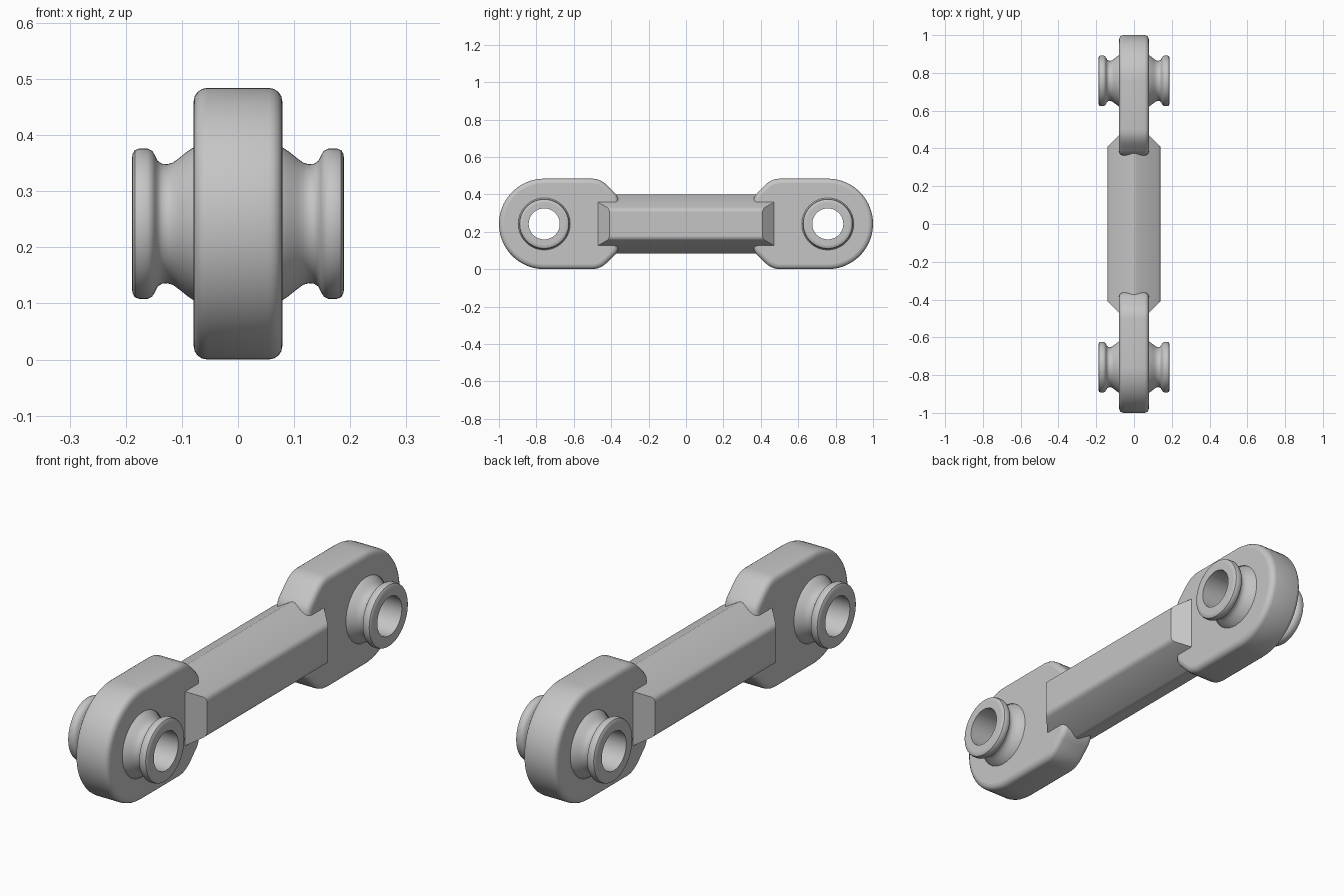
import bpy, bmesh, math

if "Cube" in bpy.data.objects:
    bpy.data.objects.remove(bpy.data.objects["Cube"], do_unlink=True)

MID = 0.242      # height of the centre line
EYE_Y = 0.758    # distance of each eye centre from the middle
HALF = 0.079     # half thickness of an eye plate
SEAT = 0.139     # radius of the bushing seat

steel = bpy.data.materials.new("grey steel")
steel.use_nodes = True
colour = (0.56, 0.56, 0.56, 1)
steel.diffuse_color = colour
steel.node_tree.nodes["Principled BSDF"].inputs["Base Color"].default_value = colour


def make_object(name, bm):
    """Turn a bmesh into a smooth object that keeps its flat sides and sharp edges."""
    bmesh.ops.recalc_face_normals(bm, faces=bm.faces)
    mesh = bpy.data.meshes.new(name)
    bm.to_mesh(mesh)
    bm.free()
    mesh.materials.append(steel)
    obj = bpy.data.objects.new(name, mesh)
    bpy.context.collection.objects.link(obj)
    bpy.ops.object.select_all(action='DESELECT')
    obj.select_set(True)
    bpy.context.view_layer.objects.active = obj
    bpy.ops.object.shade_smooth_by_angle(angle=math.radians(35))
    for face in mesh.polygons:
        if abs(face.normal.x) > 0.999:
            face.use_smooth = False


def prism(points, axis, half):
    """Extrude a closed outline along x or y, symmetric about the middle."""
    bm = bmesh.new()
    ends = []
    for s in (-half, half):
        verts = [bm.verts.new((s, a, b) if axis == 'x' else (a, s, b)) for a, b in points]
        ends.append(verts)
        bm.faces.new(verts)
    n = len(points)
    for i in range(n):
        j = (i + 1) % n
        bm.faces.new((ends[0][i], ends[0][j], ends[1][j], ends[1][i]))
    bmesh.ops.recalc_face_normals(bm, faces=bm.faces)
    return bm


def round_edges(bm, edges, width, segments):
    bmesh.ops.bevel(bm, geom=edges, offset=width, offset_type='OFFSET',
                    segments=segments, profile=0.5, affect='EDGES')


def revolve(profile, y, steps=56):
    """Turn a closed (x, radius) loop around the cross axis of an eye."""
    bm = bmesh.new()
    rings = []
    for k in range(steps):
        a = math.tau * k / steps
        rings.append([bm.verts.new((x, y + r * math.cos(a), MID + r * math.sin(a)))
                      for x, r in profile])
    n = len(profile)
    for k in range(steps):
        p, q = rings[k], rings[(k + 1) % steps]
        for i in range(n):
            j = (i + 1) % n
            bm.faces.new((p[i], p[j], q[j], q[i]))
    return bm


def pierce(bm, y, steps=56):
    """Replace the two flat sides of a plate by sides with a round hole."""
    sides = sorted(bm.faces, key=lambda f: f.calc_area())[-2:]
    rims = [(f.calc_center_median().x, list(f.edges)) for f in sides]
    bmesh.ops.delete(bm, geom=sides, context='FACES_ONLY')
    circles = []
    for x, rim in rims:
        ring = [bm.verts.new((x, y + SEAT * math.cos(math.tau * k / steps),
                              MID + SEAT * math.sin(math.tau * k / steps)))
                for k in range(steps)]
        loop = [bm.edges.new((ring[k], ring[(k + 1) % steps])) for k in range(steps)]
        bmesh.ops.triangle_fill(bm, edges=rim + loop, use_beauty=True,
                                use_dissolve=False, normal=(1, 0, 0))
        circles.append(ring)
    a, b = circles
    for k in range(steps):
        j = (k + 1) % steps
        bm.faces.new((a[k], a[j], b[j], b[k]))


# Hexagonal bar with softened long edges and mitred ends
hexagon = [(0.162 * math.sin(i * math.pi / 3), MID + 0.162 * math.cos(i * math.pi / 3))
           for i in range(6)]
bm = prism(hexagon, 'y', 0.548)
round_edges(bm, [e for e in bm.edges if abs(e.verts[0].co.y - e.verts[1].co.y) > 1], 0.014, 3)
for sx in (-1, 1):
    for sy in (-1, 1):
        cut = bmesh.ops.bisect_plane(
            bm, geom=bm.verts[:] + bm.edges[:] + bm.faces[:],
            plane_co=(sx * 0.14, sy * 0.41, 0), plane_no=(sx, sy, 0), clear_outer=True)
        rim = [e for e in cut["geom_cut"] if isinstance(e, bmesh.types.BMEdge)]
        bmesh.ops.holes_fill(bm, edges=rim)
make_object("hexagonal_bar", bm)

# Upper half of the eye outline: round nose, flat top, shoulder, neck
upper = [(EYE_Y + MID * math.cos(math.radians(a)), MID * math.sin(math.radians(a)))
         for a in range(0, 91, 5)]
upper += [(0.50, 0.242), (0.477, 0.239), (0.455, 0.231), (0.436, 0.219), (0.42, 0.205),
          (0.405, 0.19), (0.39, 0.175), (0.375, 0.16), (0.364, 0.14), (0.36, 0.10)]
lower = [(y, -h) for y, h in reversed(upper[1:])]

# Spherical bushing with a groove and a rounded collar on each side
ball = [(x, math.sqrt(0.158 ** 2 - x * x)) for x in (0, 0.02, 0.04, 0.06, 0.075)]
collar = [(0.09, 0.129), (0.105, 0.117), (0.116, 0.109), (0.126, 0.106), (0.136, 0.107),
          (0.143, 0.112), (0.148, 0.122), (0.153, 0.130), (0.161, 0.134), (0.176, 0.134),
          (0.184, 0.131), (0.188, 0.124), (0.189, 0.115), (0.189, 0.083)]
half_profile = ball + collar
bushing_profile = half_profile + [(-x, r) for x, r in reversed(half_profile[1:])]

for side, name in ((-1, "front"), (1, "back")):
    # Plate with softened rims and a seat for the bushing
    bm = prism([(side * y, MID + h) for y, h in upper + lower], 'x', HALF)
    rim = [e for e in bm.edges if abs(e.verts[0].co.x - e.verts[1].co.x) < 0.01]
    round_edges(bm, rim, 0.024, 4)
    pierce(bm, side * EYE_Y)
    make_object(name + "_eye_plate", bm)
    make_object(name + "_bushing", revolve(bushing_profile, side * EYE_Y))
